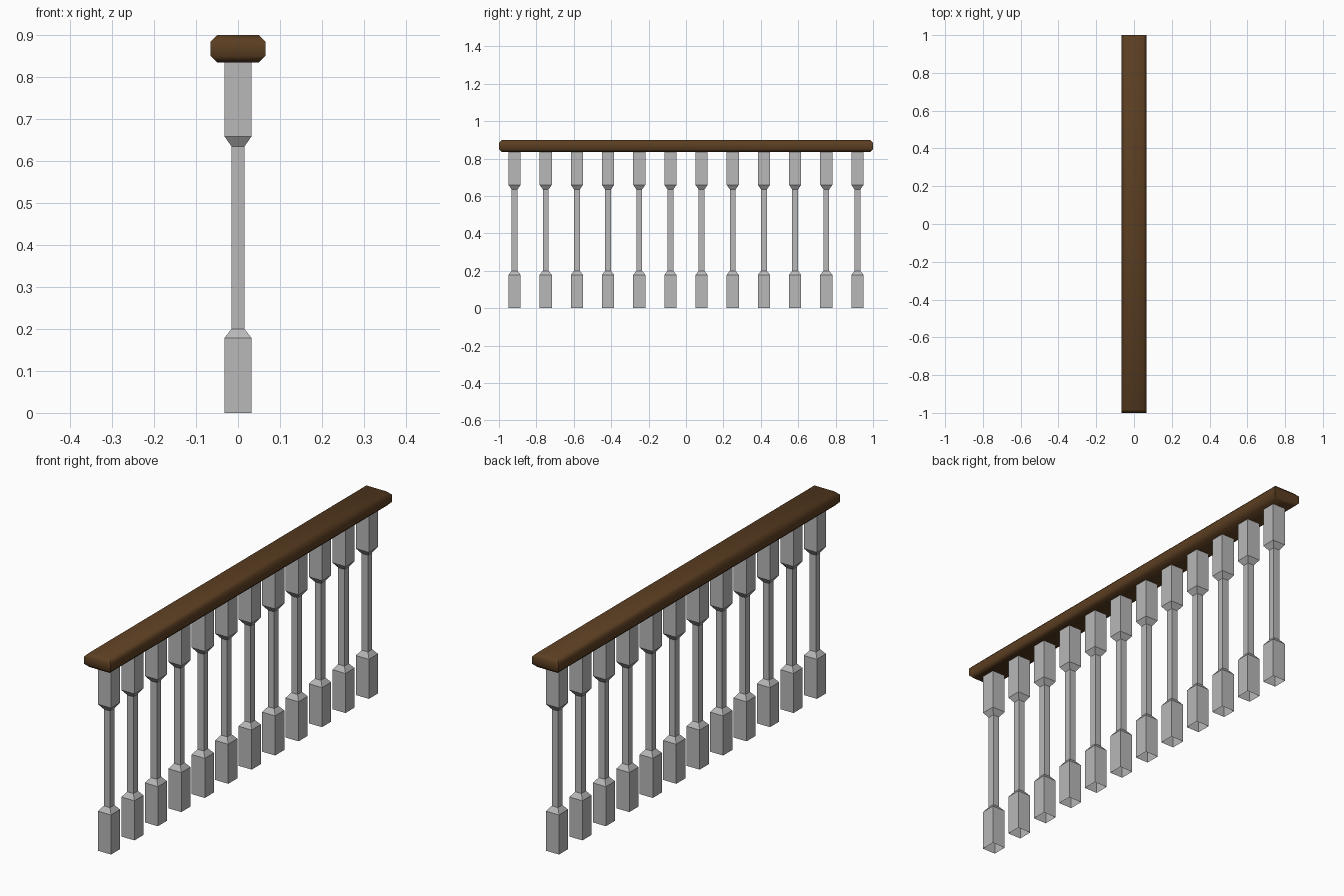
import bpy, bmesh

if "Cube" in bpy.data.objects:
    bpy.data.objects.remove(bpy.data.objects["Cube"])


def material(name, rgb):
    m = bpy.data.materials.new(name)
    m.diffuse_color = (*rgb, 1)
    m.use_nodes = True
    m.node_tree.nodes["Principled BSDF"].inputs["Base Color"].default_value = m.diffuse_color
    return m


def loft(name, rings, mat, capped):
    """Stack rectangles (half_x, half_y, z) and join them with flat sides."""
    bm = bmesh.new()
    loops = [[bm.verts.new((sx * hx, sy * hy, z))
              for sx, sy in ((-1, -1), (1, -1), (1, 1), (-1, 1))]
             for hx, hy, z in rings]
    for a, b in zip(loops, loops[1:]):
        for i in range(4):
            j = (i + 1) % 4
            bm.faces.new((a[i], a[j], b[j], b[i]))
    if capped:
        bm.faces.new(loops[0][::-1])
        bm.faces.new(loops[-1])
    mesh = bpy.data.meshes.new(name)
    bm.to_mesh(mesh)
    bm.free()
    mesh.materials.append(mat)
    ob = bpy.data.objects.new(name, mesh)
    bpy.context.collection.objects.link(ob)
    return ob


wood = material("dark wood", (0.105, 0.048, 0.0155))
paint = material("grey paint", (0.48, 0.48, 0.48))

# Handrail: long bar with chamfered top and bottom edges, softly shaded
c = 0.016
rail = loft("handrail", [(0.066 - c, 1 - c, 0.835), (0.066, 1, 0.835 + c),
                         (0.066, 1, 0.9 - c), (0.066 - c, 1 - c, 0.9)], wood, True)
bpy.context.view_layer.objects.active = rail
rail.select_set(True)
bpy.ops.object.shade_smooth_by_angle(angle=0.9)

# Balusters: square blocks tapering to a thin shaft, open at both ends
W, T = 0.0325, 0.0155
first = loft("baluster_1", [(W, W, 0), (W, W, 0.178), (T, T, 0.2), (T, T, 0.635),
                            (W, W, 0.659), (W, W, 0.836)], paint, False)
for i in range(12):
    ob = first if i == 0 else first.copy()
    if i:
        ob.name = f"baluster_{i + 1}"
        bpy.context.collection.objects.link(ob)
    ob.location.y = -11 / 12 + i / 6
